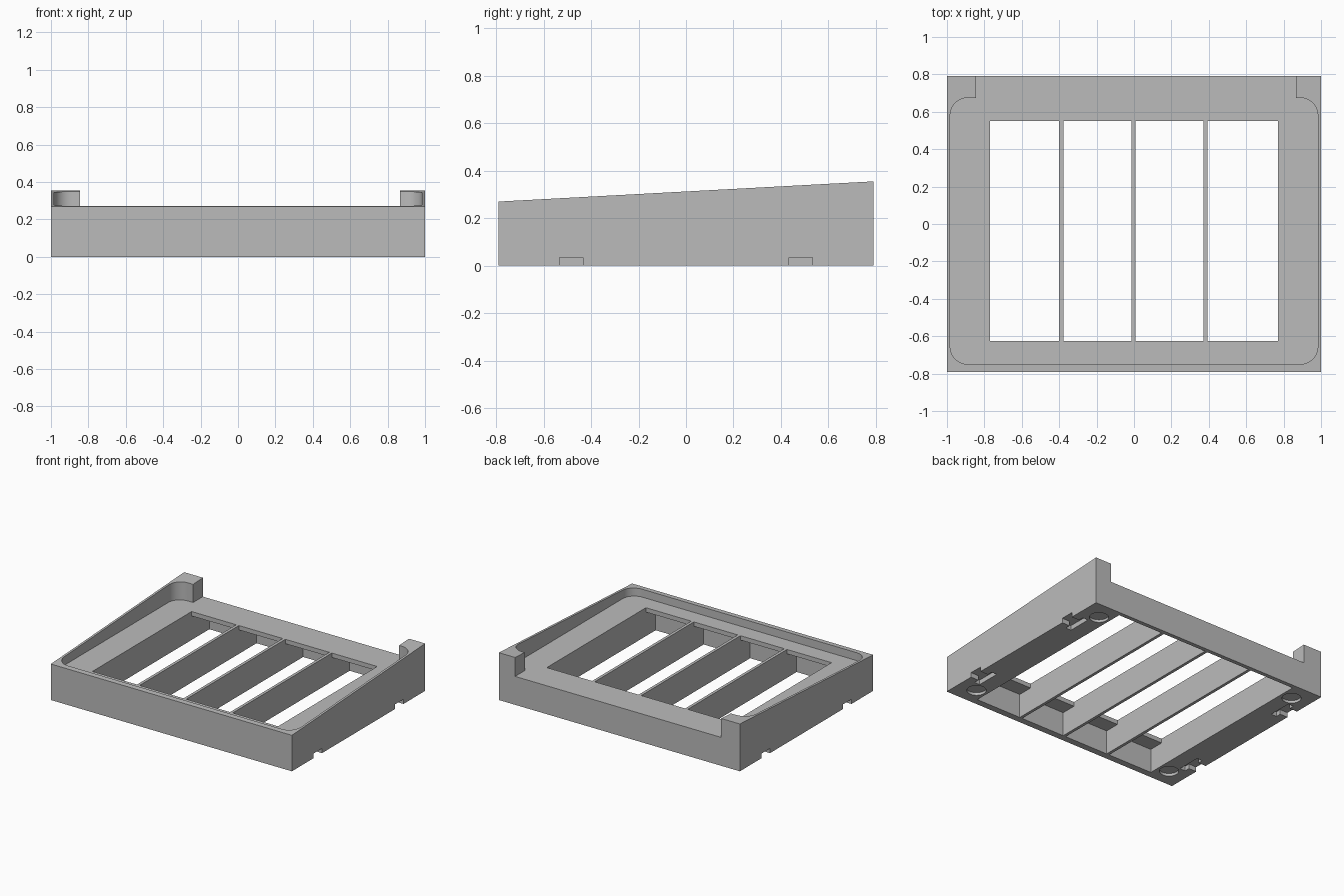
import bpy, bmesh, math
from mathutils import Vector

cube = bpy.data.objects.get("Cube")
if cube:
    bpy.data.objects.remove(cube, do_unlink=True)

grey = bpy.data.materials.new("plain grey")
grey.use_nodes = True
COLOUR = (0.5, 0.5, 0.5, 1)
grey.diffuse_color = COLOUR
grey.node_tree.nodes["Principled BSDF"].inputs["Base Color"].default_value = COLOUR

FLOOR, CEILING = 0.213, 0.18


def prism(name, outline, direction):
    """Extrude a closed outline of 3D points along a direction."""
    bm = bmesh.new()
    face = bm.faces.new([bm.verts.new(p) for p in outline])
    ext = bmesh.ops.extrude_face_region(bm, geom=[face])
    moved = [g for g in ext["geom"] if isinstance(g, bmesh.types.BMVert)]
    bmesh.ops.translate(bm, verts=moved, vec=Vector(direction))
    bmesh.ops.recalc_face_normals(bm, faces=bm.faces)
    mesh = bpy.data.meshes.new(name)
    bm.to_mesh(mesh)
    bm.free()
    mesh.materials.append(grey)
    obj = bpy.data.objects.new(name, mesh)
    bpy.context.collection.objects.link(obj)
    return obj


def box(name, x0, x1, y0, y1, z0, z1):
    return prism(name, [(x0, y0, z0), (x1, y0, z0), (x1, y1, z0), (x0, y1, z0)],
                 (0, 0, z1 - z0))


def rounded(x0, x1, y0, y1, r, z, steps=10):
    """Outline of a rectangle with round corners."""
    corners = [(x1 - r, y1 - r), (x0 + r, y1 - r), (x0 + r, y0 + r), (x1 - r, y0 + r)]
    pts = []
    for i, (cx, cy) in enumerate(corners):
        for k in range(steps + 1):
            a = math.pi / 2 * (i + k / steps)
            pts.append((cx + r * math.cos(a), cy + r * math.sin(a), z))
    return pts


# Wedge-shaped frame, higher at the back
frame = prism("tray_frame", [(-1, -0.79, 0), (-1, 0.79, 0), (-1, 0.79, 0.355), (-1, -0.79, 0.27)],
              (2, 0, 0))

# Top recess and the open gap at the back
cutters = [
    prism("recess_cutter", rounded(-0.983, 0.983, -0.75, 0.675, 0.095, FLOOR), (0, 0, 0.5)),
    box("back_gap_cutter", -0.845, 0.865, 0.5, 0.9, FLOOR, 0.7),
]

# Four slots, longer underneath than on top
BAR, WIDTH, EDGE = 0.022, 0.386, 0.77
for i in range(4):
    x0 = -EDGE + i * WIDTH - (0 if i == 0 else -BAR / 2) - (0.005 if i else 0)
    x1 = -EDGE + (i + 1) * WIDTH - (0 if i == 3 else BAR / 2)
    x1 = min(x1 - (0.005 if i < 3 else 0), EDGE)
    cutters.append(box("slot_cutter", x0, x1, -0.625, 0.55, -0.1, 0.5))
    cutters.append(box("pocket_cutter", x0, x1, -0.74, 0.76, -0.1, CEILING))

# Foot dimples and T-shaped clip notches underneath
for sx in (-1, 1):
    for sy in (-1, 1):
        cx, cy, r = 0.855 * sx, 0.648 * sy, 0.066
        cutters.append(prism("foot_cutter", rounded(cx - r, cx + r, cy - r, cy + r, r * 0.999, -0.1),
                             (0, 0, 0.12)))
        y, half, wide = 0.483 * sy, 0.05, 0.09
        tee = [(1.1, -half), (1.1, half), (0.935, half), (0.935, wide),
               (0.89, wide), (0.89, -wide), (0.935, -wide), (0.935, -half)]
        cutters.append(prism("clip_cutter", [(sx * a, y + b, -0.1) for a, b in tee], (0, 0, 0.135)))

# Cut everything out of the frame
for cutter in cutters:
    cutter.hide_render = True
    mod = frame.modifiers.new("cut", "BOOLEAN")
    mod.operation, mod.solver, mod.object = "DIFFERENCE", "EXACT", cutter

bpy.context.view_layer.update()
graph = bpy.context.evaluated_depsgraph_get()
result = bpy.data.meshes.new_from_object(frame.evaluated_get(graph))
frame.modifiers.clear()
frame.data = result
for cutter in cutters:
    bpy.data.objects.remove(cutter, do_unlink=True)

# Smooth only the round corners
bpy.ops.object.select_all(action="DESELECT")
frame.select_set(True)
bpy.context.view_layer.objects.active = frame
bpy.ops.object.shade_smooth_by_angle(angle=math.radians(30))
